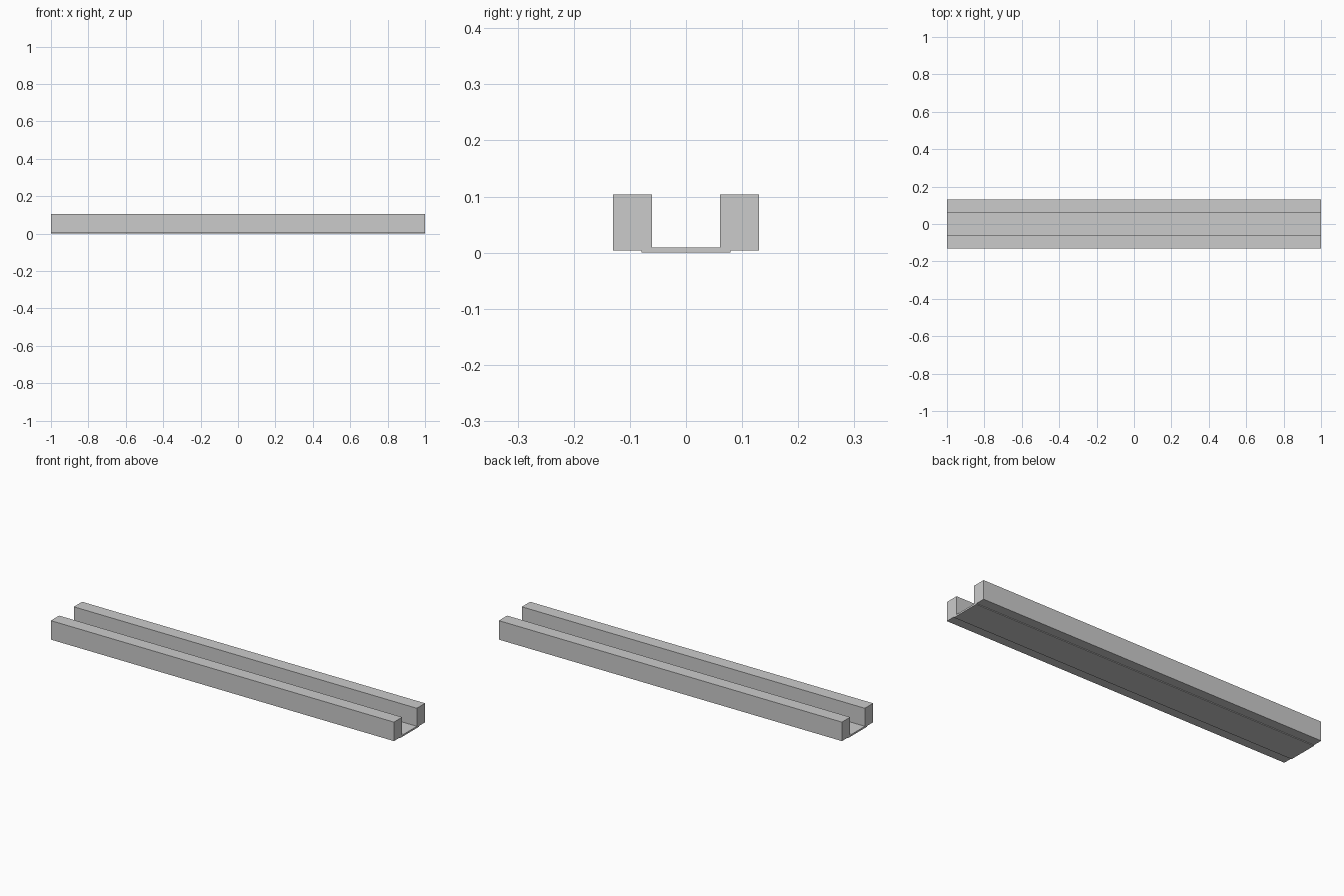
import bpy

if "Cube" in bpy.data.objects:
    bpy.data.objects.remove(bpy.data.objects["Cube"])

grey = bpy.data.materials.new("light grey")
grey.diffuse_color = (0.6, 0.6, 0.6, 1)
grey.use_nodes = True
grey.node_tree.nodes["Principled BSDF"].inputs["Base Color"].default_value = grey.diffuse_color


def box(name, y0, y1, z0, z1):
    """Full-length bar running along x."""
    bpy.ops.mesh.primitive_cube_add(size=1, location=(0, (y0 + y1) / 2, (z0 + z1) / 2))
    ob = bpy.context.object
    ob.name = name
    ob.scale = (2, y1 - y0, z1 - z0)
    bpy.ops.object.transform_apply(location=False, rotation=False, scale=True)
    ob.data.materials.append(grey)


# Two side rails
box("front_rail", -0.13, -0.061, 0.004, 0.104)
box("back_rail", 0.061, 0.13, 0.004, 0.104)

# Thin plate joining the rails, slightly proud underneath
box("base_plate", -0.079, 0.079, 0.0, 0.009)
